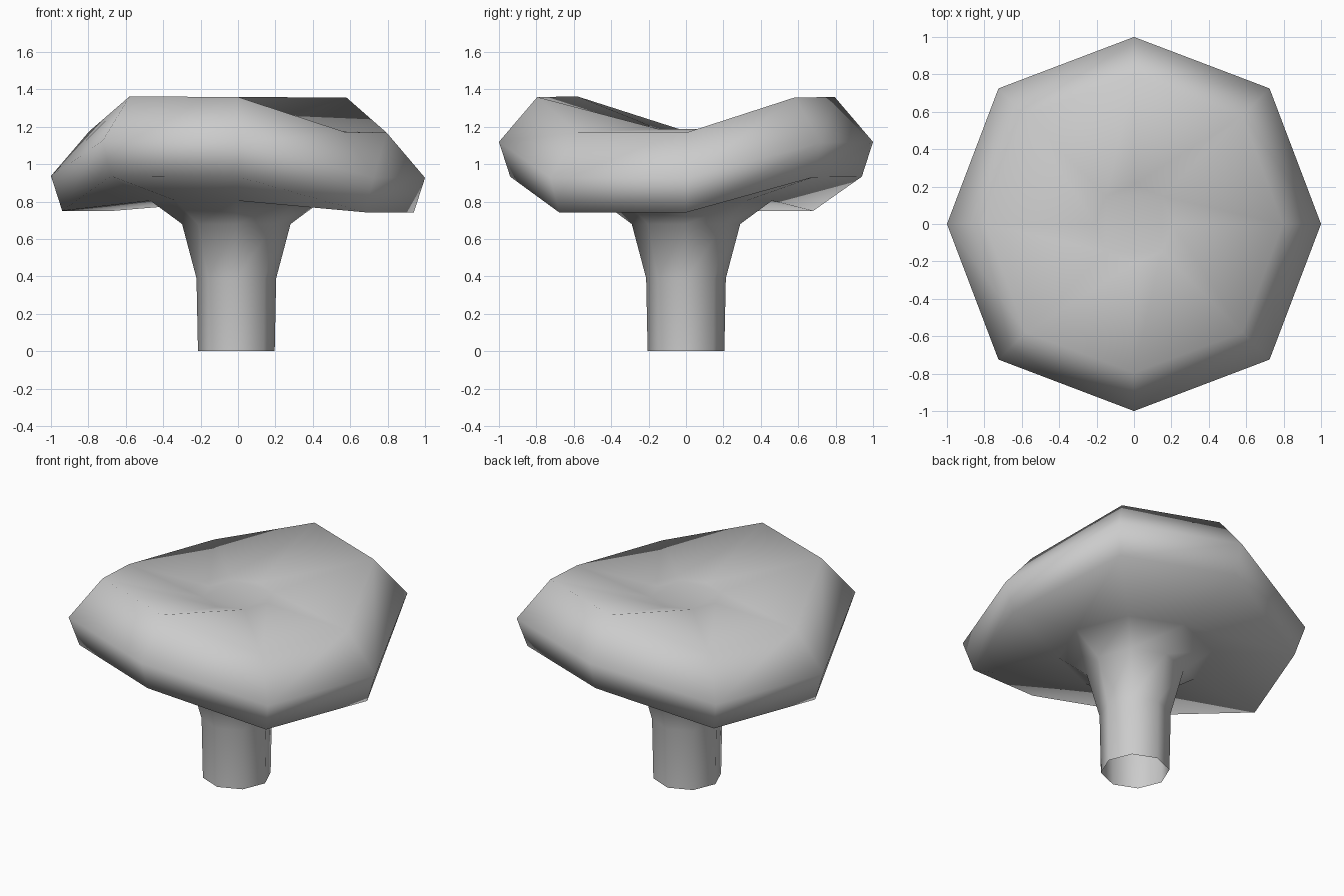
import bpy
import bmesh
from math import cos, sin, radians

cube = bpy.data.objects.get("Cube")
if cube:
    bpy.data.objects.remove(cube, do_unlink=True)

SIDES = 8

grey = bpy.data.materials.new("plain_grey")
grey.use_nodes = True
colour = (0.6, 0.6, 0.6, 1)
grey.diffuse_color = colour
grey.node_tree.nodes["Principled BSDF"].inputs["Base Color"].default_value = colour


def ring(bm, main, diagonal, z, lift=0.0, shift=0.0, tilt=0.0):
    """Eight-sided ring; two opposite pairs of corners rise by lift."""
    verts = []
    for i in range(SIDES):
        a = radians(360 / SIDES * i)
        r = diagonal if i % 2 else main
        x, y = r * cos(a), r * sin(a)
        height = z - tilt * x + (lift if i % 4 in (1, 2) else 0)
        verts.append(bm.verts.new((x + shift, y, height)))
    return verts


def bridge(bm, lower, upper):
    """Join two rings with triangles, all split the same way."""
    for i in range(SIDES):
        j = (i + 1) % SIDES
        bm.faces.new((lower[i], lower[j], upper[j]))
        bm.faces.new((lower[i], upper[j], upper[i]))


bm = bmesh.new()

# Hollow stem, flaring out under the cap
rings = [ring(bm, r, r, z, shift=-0.009)
         for r, z in ((0.205, 0), (0.213, 0.39), (0.29, 0.68), (0.46, 0.805))]

# Wavy cap: lip, widest edge and upper rim
for main, diagonal, z in ((0.94, 0.96, 0.746), (1.0, 1.025, 0.932), (0.795, 0.82, 1.172)):
    rings.append(ring(bm, main, diagonal, z, lift=0.187, tilt=0.005))

# Level middle of the cap
rings.append(ring(bm, 0.21, 0.21, 1.188))
for lower, upper in zip(rings, rings[1:]):
    bridge(bm, lower, upper)
bm.faces.new(rings[-1])

mesh = bpy.data.meshes.new("mushroom")
bm.to_mesh(mesh)
bm.free()
mesh.materials.append(grey)
mesh.shade_smooth()
bpy.context.collection.objects.link(bpy.data.objects.new("mushroom", mesh))
